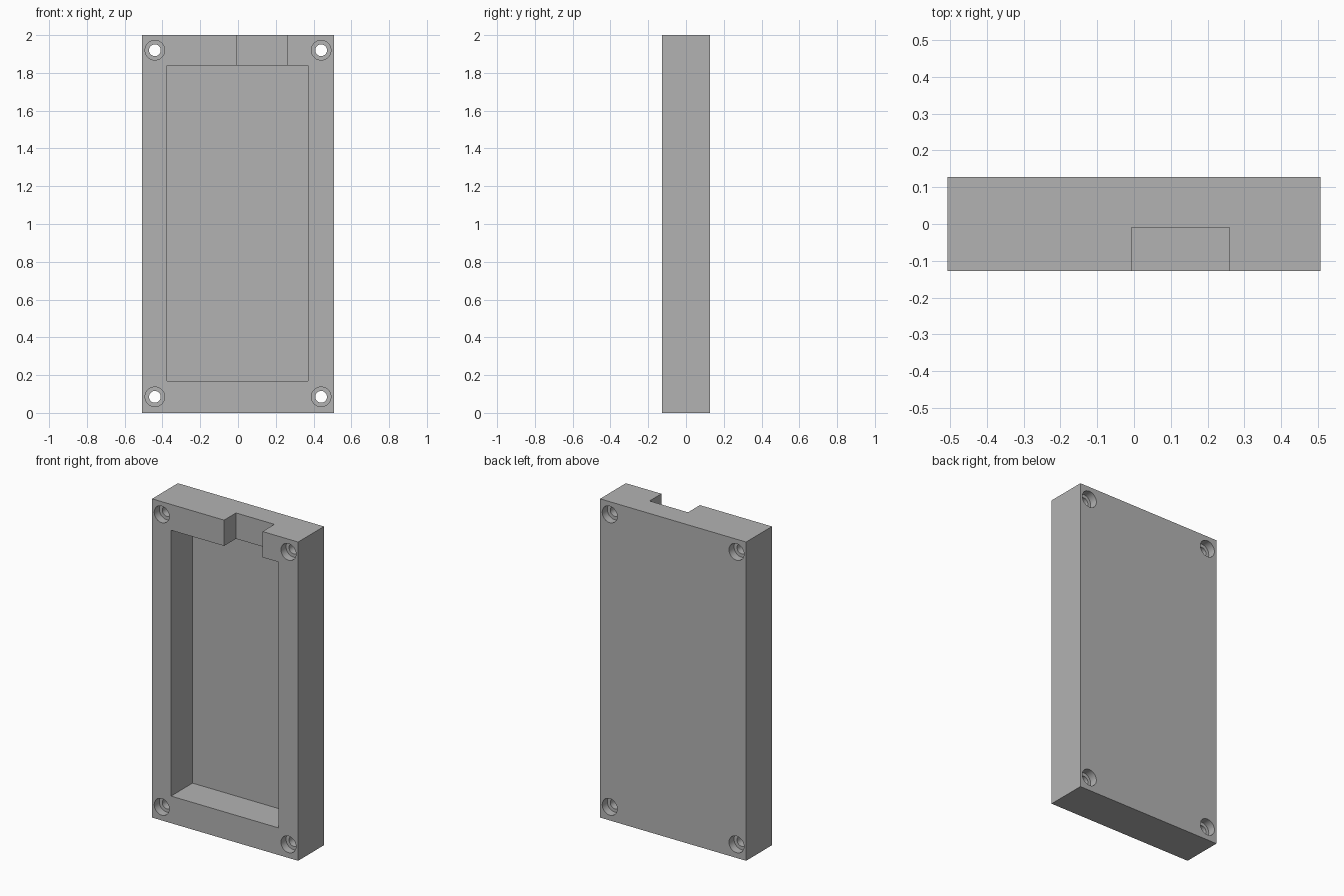
import bpy
import math

cube = bpy.data.objects.get("Cube")
if cube:
    bpy.data.objects.remove(cube, do_unlink=True)

WIDTH, DEPTH, HEIGHT = 1.014, 0.256, 2.0
FRONT, BACK = -DEPTH / 2, DEPTH / 2
OVER = 0.05  # how far cutters reach past the surface

grey = bpy.data.materials.new("plain grey")
grey.use_nodes = True
grey.diffuse_color = (0.45, 0.45, 0.45, 1)
grey.node_tree.nodes["Principled BSDF"].inputs["Base Color"].default_value = grey.diffuse_color


def box(name, x, y, z):
    """Box spanning the given (low, high) ranges."""
    spans = (x, y, z)
    bpy.ops.mesh.primitive_cube_add(size=1, location=[sum(s) / 2 for s in spans])
    obj = bpy.context.object
    obj.name = name
    obj.scale = [s[1] - s[0] for s in spans]
    bpy.ops.object.transform_apply(location=True, rotation=True, scale=True)
    return obj


def bore(name, radius, x, z, y0, y1):
    """Round cutter running front to back."""
    bpy.ops.mesh.primitive_cylinder_add(
        vertices=48, radius=radius, depth=y1 - y0,
        location=(x, (y0 + y1) / 2, z), rotation=(math.pi / 2, 0, 0))
    obj = bpy.context.object
    obj.name = name
    bpy.ops.object.transform_apply(location=True, rotation=True, scale=True)
    return obj


def cut(target, cutter):
    cutter.hide_render = True
    bpy.ops.object.select_all(action="DESELECT")
    target.select_set(True)
    bpy.context.view_layer.objects.active = target
    mod = target.modifiers.new("cut", "BOOLEAN")
    mod.operation = "DIFFERENCE"
    mod.solver = "EXACT"
    mod.object = cutter
    bpy.ops.object.modifier_apply(modifier=mod.name)
    bpy.data.objects.remove(cutter, do_unlink=True)


# Solid tray block
tray = box("case_tray", (-WIDTH / 2, WIDTH / 2), (FRONT, BACK), (0, HEIGHT))
tray.data.materials.append(grey)

# Open pocket in the front, and the cable notch through the top rim
cut(tray, box("pocket_cutter", (-0.375, 0.37), (FRONT - OVER, 0.085), (0.17, 1.838)))
cut(tray, box("notch_cutter", (-0.007, 0.26), (FRONT - OVER, -0.01), (1.8, HEIGHT + OVER)))

# Corner screw holes, counterbored on both faces
HOLE_R, BORE_R, BORE_DEPTH = 0.031, 0.052, 0.05
for x in (-0.44, 0.44):
    for z in (0.085, 1.92):
        cut(tray, bore("hole_cutter", HOLE_R, x, z, FRONT - OVER, BACK + OVER))
        cut(tray, bore("front_bore_cutter", BORE_R, x, z, FRONT - OVER, FRONT + BORE_DEPTH))
        cut(tray, bore("back_bore_cutter", BORE_R, x, z, BACK - BORE_DEPTH, BACK + OVER))

# Smooth hole walls, crisp edges
tray.select_set(True)
bpy.context.view_layer.objects.active = tray
bpy.ops.object.shade_smooth_by_angle(angle=math.radians(30))
